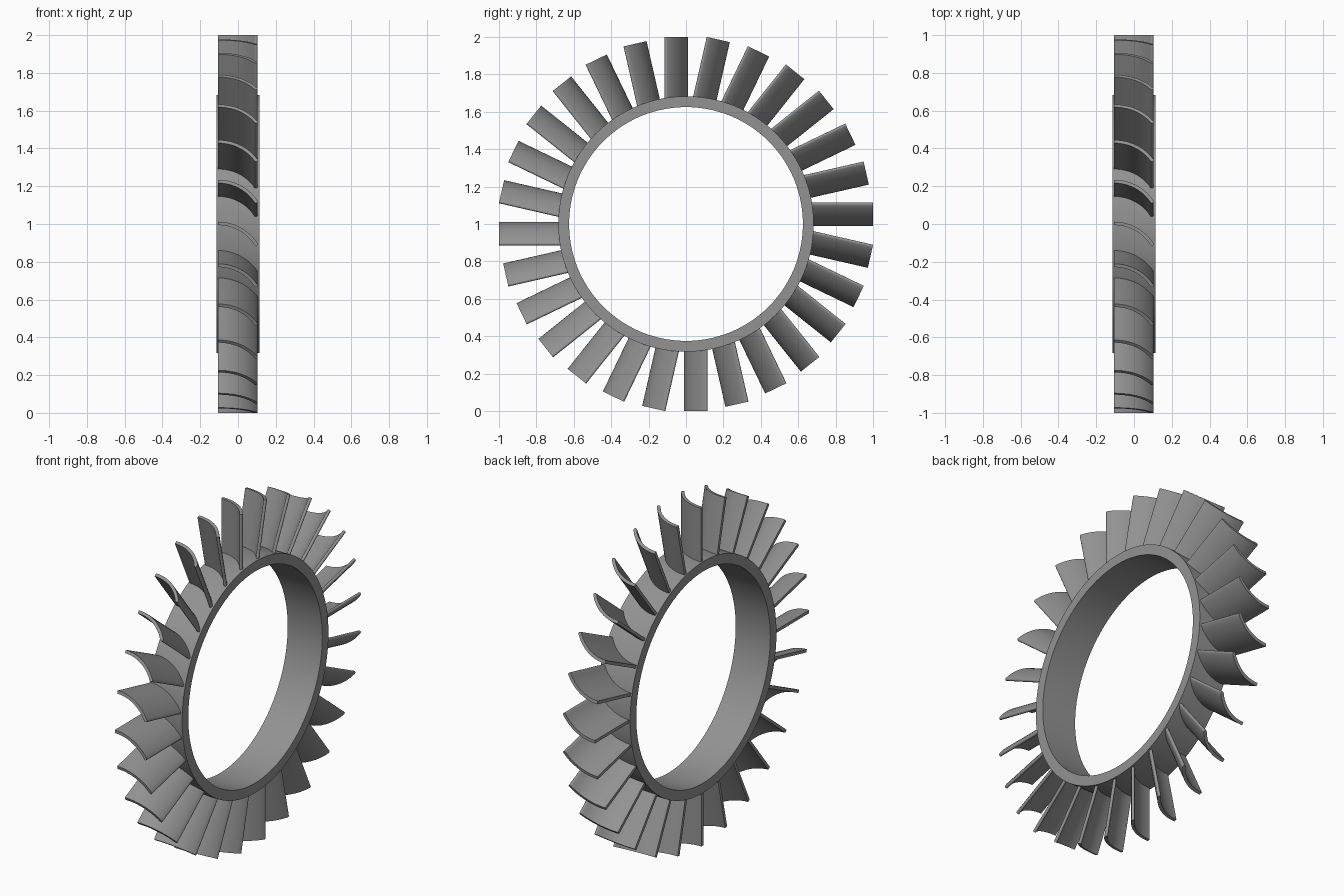
import bpy, bmesh, math
from mathutils import Matrix, Vector

if "Cube" in bpy.data.objects:
    bpy.data.objects.remove(bpy.data.objects["Cube"])

BLADES = 28
CENTRE = Vector((0, 0, 1))

metal = bpy.data.materials.new("grey metal")
metal.diffuse_color = (0.29, 0.29, 0.29, 1)
metal.use_nodes = True
metal.node_tree.nodes["Principled BSDF"].inputs["Base Color"].default_value = metal.diffuse_color


def finish(bm, name, angle):
    bmesh.ops.recalc_face_normals(bm, faces=bm.faces)
    mesh = bpy.data.meshes.new(name)
    bm.to_mesh(mesh)
    bm.free()
    obj = bpy.data.objects.new(name, mesh)
    mesh.materials.append(metal)
    bpy.context.collection.objects.link(obj)
    bpy.ops.object.select_all(action='DESELECT')
    obj.select_set(True)
    bpy.context.view_layer.objects.active = obj
    bpy.ops.object.shade_smooth_by_angle(angle=math.radians(angle))
    return obj


# Hub ring: rectangular section swept around the x axis
def make_ring(inner, outer, half, segments=112):
    bm = bmesh.new()
    section = [(-half, inner), (half, inner), (half, outer), (-half, outer)]
    loops = []
    for i in range(segments):
        a = 2 * math.pi * i / segments
        loops.append([bm.verts.new((x, r * math.cos(a), 1 + r * math.sin(a)))
                      for x, r in section])
    for i in range(segments):
        a, b = loops[i], loops[(i + 1) % segments]
        for j in range(4):
            k = (j + 1) % 4
            bm.faces.new((a[j], a[k], b[k], b[j]))
    return finish(bm, "hub_ring", 30)


# Blade section in (x, tangent): thick circular arc with a round trailing end
def blade_section(thick=0.018, radius=0.238, sweep=math.radians(57), steps=12):
    h = thick / 2
    x0, t0 = -0.105, -0.003

    def at(angle, r):
        return (x0 + r * math.sin(angle), t0 + radius - r * math.cos(angle))

    angles = [sweep * i / steps for i in range(steps + 1)]
    pts = [at(a, radius + h) for a in angles]
    cx, ct = at(sweep, radius)
    for i in range(1, 6):
        a = sweep - math.pi / 2 + math.pi * i / 6
        pts.append((cx + h * math.cos(a), ct + h * math.sin(a)))
    pts += [at(a, radius - h) for a in reversed(angles)]
    return pts


# Blades: the section extruded outward, repeated around the hub
def make_blades(root=0.645, tip=1.0):
    section = blade_section()
    bm = bmesh.new()
    for n in range(BLADES):
        turn = Matrix.Rotation(2 * math.pi * n / BLADES, 3, 'X')
        low, high = [[bm.verts.new(CENTRE + turn @ Vector((x, r, t))) for x, t in section]
                     for r in (root, tip)]
        bm.faces.new(low)
        bm.faces.new(high)
        for i in range(len(section)):
            j = (i + 1) % len(section)
            bm.faces.new((low[i], low[j], high[j], high[i]))
    return finish(bm, "blades", 40)


make_ring(0.625, 0.683, 0.113)
make_blades()
